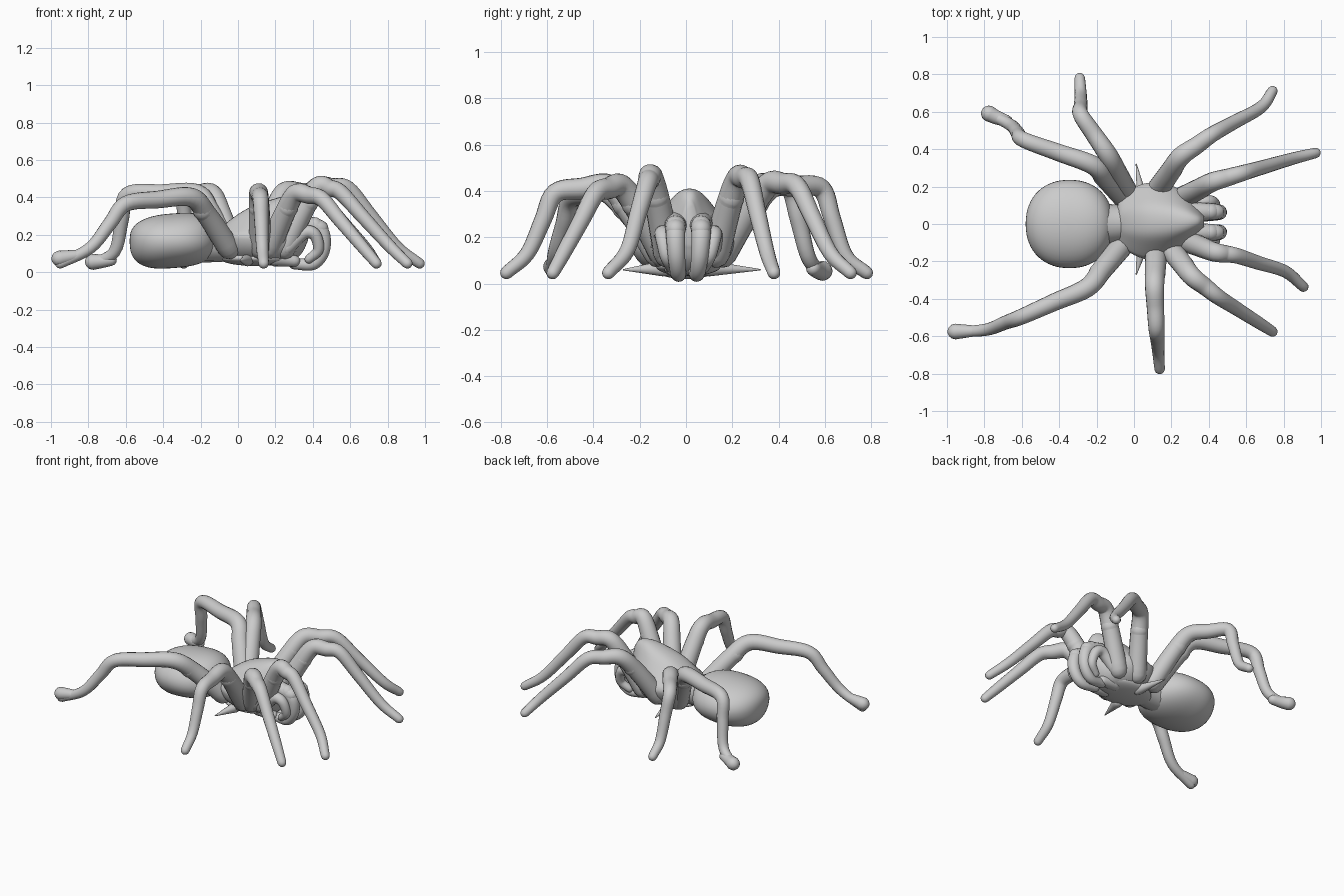
import bpy, bmesh, math
from mathutils import Vector

if "Cube" in bpy.data.objects:
    bpy.data.objects.remove(bpy.data.objects["Cube"])

grey = bpy.data.materials.new("plain grey")
grey.diffuse_color = (0.6, 0.6, 0.6, 1)
grey.use_nodes = True
grey.node_tree.nodes["Principled BSDF"].inputs["Base Color"].default_value = grey.diffuse_color


def catmull(rows, steps):
    """Smooth rows of numbers into a denser list passing through them."""
    rows = [Vector(r) for r in rows]
    p = [2 * rows[0] - rows[1]] + rows + [2 * rows[-1] - rows[-2]]
    out = []
    for i in range(1, len(p) - 2):
        a, b, c, d = p[i - 1:i + 3]
        for k in range(steps):
            t = k / steps
            out.append(0.5 * (2 * b + (c - a) * t + (2 * a - 5 * b + 4 * c - d) * t * t
                              + (3 * b - a - 3 * c + d) * t ** 3))
    return out + [rows[-1]]


def skin_rings(name, rings):
    """Bridge equal rings of points into a closed smooth object."""
    bm = bmesh.new()
    loops = [[bm.verts.new(p) for p in ring] for ring in rings]
    n = len(loops[0])
    for a, b in zip(loops, loops[1:]):
        for i in range(n):
            bm.faces.new((a[i], a[(i + 1) % n], b[(i + 1) % n], b[i]))
    bm.faces.new(loops[0][::-1])
    bm.faces.new(loops[-1])
    bmesh.ops.recalc_face_normals(bm, faces=bm.faces)
    me = bpy.data.meshes.new(name)
    bm.to_mesh(me)
    bm.free()
    me.polygons.foreach_set("use_smooth", [True] * len(me.polygons))
    me.materials.append(grey)
    ob = bpy.data.objects.new(name, me)
    bpy.context.collection.objects.link(ob)
    return ob


def tube(name, pts, start, end, sides=16, steps=6):
    """Evenly tapered tube with round ends along a smooth path."""
    path = catmull(pts, steps)
    last = len(path) - 1
    tangents = [(path[min(i + 1, last)] - path[max(i - 1, 0)]).normalized()
                for i in range(last + 1)]
    side = tangents[0].orthogonal().normalized()
    stations = []
    for i, (p, t) in enumerate(zip(path, tangents)):
        if i:
            side = tangents[i - 1].rotation_difference(t) @ side
        stations.append((p, t, side.copy(), start + (end - start) * i / last))

    def cap(station, sign):
        p, t, s, r = station
        angles = [math.radians(a) for a in (30, 55, 75, 86)]
        return [(p + t * sign * r * math.sin(a), t, s, r * math.cos(a)) for a in angles]

    stations = cap(stations[0], -1)[::-1] + stations + cap(stations[-1], 1)
    circle = [math.tau * k / sides for k in range(sides)]
    return skin_rings(name, [[p + (s * math.cos(a) + t.cross(s) * math.sin(a)) * r for a in circle]
                             for p, t, s, r in stations])


def body(name, rows, y, waist, peak=0.0, sides=40):
    """Loft along x; rows are x, half width, bottom, top."""
    rings = []
    for x, w, lo, hi in rows:
        ring = []
        for k in range(sides):
            c, s = math.cos(math.tau * k / sides), math.sin(math.tau * k / sides)
            wide = w * c * (1 - peak * max(s, 0) * abs(c))
            ring.append(Vector((x, y + wide, waist + s * (hi - waist if s > 0 else waist - lo))))
        rings.append(ring)
    return skin_rings(name, rings)


def egg(name, centre, size, plan, power, slope=0.0, steps=32):
    """Plump rounded body along x, rising toward the front by the slope."""
    rows = []
    for i in range(steps + 1):
        u = -0.9995 * math.cos(math.pi * i / steps)
        wide = (1 - abs(u) ** plan) ** (1 / plan)
        tall = (1 - abs(u) ** power) ** (1 / power)
        rows.append((centre[0] + size[0] * u, size[1] * wide,
                     centre[2] - size[2] * tall * (1 - slope * u),
                     centre[2] + size[2] * tall * (1 + slope * u)))
    return body(name, rows, centre[1], centre[2])


# abdomen, waist and underside plate
egg("abdomen", (-0.345, 0, 0.168), (0.234, 0.236, 0.146), 2.2, 2.7, 0.12)
tube("waist", [(-0.25, 0, 0.175), (-0.13, 0, 0.16), (0, 0.01, 0.15)], 0.125, 0.09)
egg("breast_plate", (0.1, 0.01, 0.075), (0.2, 0.14, 0.042), 2, 2)

# carapace, rising to the narrow head
shell = [(-0.095, 0.06, 0.1, 0.215), (-0.06, 0.14, 0.07, 0.265), (0.05, 0.2, 0.045, 0.34),
         (0.17, 0.2, 0.035, 0.385), (0.27, 0.155, 0.045, 0.41), (0.34, 0.09, 0.1, 0.4),
         (0.375, 0.045, 0.17, 0.355)]
body("carapace", catmull(shell, 5), 0.015, 0.2, peak=0.5)


def leg(name, hip, top, knee, ankle, foot):
    """Leg climbing from a swollen hip, arching, then dropping to the foot."""
    hip, foot = Vector((*hip, 0.13)), Vector((*foot, 0.047))
    top, knee, ankle = Vector(top), Vector(knee), Vector(ankle)
    thigh = hip.lerp(top, 0.58) + Vector((0, 0, 0.02))
    tube(name, [hip, thigh, top, top.lerp(knee, 0.5) + Vector((0, 0, 0.006)), knee,
                knee.lerp(ankle, 0.45), ankle, foot], 0.061, 0.028)
    tube(name + "_hip", [hip, hip.lerp(thigh, 0.5), thigh, hip.lerp(top, 0.7) + Vector((0, 0, 0.015))],
         0.054, 0.056)


leg("left_front_leg", (0.24, 0.13), (0.42, 0.225, 0.455), (0.59, 0.275, 0.445), (0.85, 0.35, 0.135), (0.97, 0.38))
leg("left_second_leg", (0.11, 0.16), (0.25, 0.36, 0.43), (0.42, 0.48, 0.42), (0.68, 0.625, 0.13), (0.74, 0.71))
leg("left_third_leg", (-0.03, 0.15), (-0.14, 0.37, 0.42), (-0.285, 0.585, 0.41), (-0.285, 0.69, 0.12), (-0.29, 0.78))
leg("left_back_leg", (-0.05, 0.14), (-0.22, 0.315, 0.42), (-0.59, 0.45, 0.415), (-0.66, 0.53, 0.11), (-0.77, 0.585))
leg("right_front_leg", (0.25, -0.08), (0.43, -0.15, 0.46), (0.55, -0.17, 0.425), (0.81, -0.255, 0.14), (0.905, -0.335))
leg("right_second_leg", (0.17, -0.1), (0.31, -0.28, 0.42), (0.45, -0.39, 0.39), (0.67, -0.53, 0.13), (0.74, -0.575))
leg("right_third_leg", (0.12, -0.12), (0.11, -0.33, 0.42), (0.12, -0.565, 0.39), (0.13, -0.685, 0.13), (0.137, -0.775))
leg("right_back_leg", (-0.05, -0.1), (-0.25, -0.34, 0.4), (-0.6, -0.495, 0.365), (-0.79, -0.565, 0.13), (-0.95, -0.577))

# broad feet on the back legs
tube("left_back_foot", [(-0.68, 0.55, 0.065), (-0.735, 0.57, 0.058), (-0.775, 0.59, 0.055)], 0.032, 0.043)
tube("right_back_foot", [(-0.86, -0.572, 0.09), (-0.955, -0.575, 0.073)], 0.03, 0.042)

for side, s in (("left", 1), ("right", -1)):
    y = 0.01 + 0.055 * s
    # jaws and curled fangs under the head
    tube(side + "_jaw", [(0.3, y, 0.26), (0.38, y, 0.25), (0.44, y, 0.235)], 0.052, 0.043)
    tube(side + "_fang", [(0.41, y, 0.25), (0.452, y, 0.2), (0.452, y * 0.9, 0.11),
                          (0.40, y * 0.75, 0.045), (0.3, y * 0.6, 0.045)], 0.045, 0.03)
    # small curled feelers beside the jaws
    f = 0.01 + 0.11 * s
    tube(side + "_feeler", [(0.26, f, 0.13), (0.35, f, 0.21), (0.41, f, 0.2),
                            (0.43, f * 0.85, 0.12), (0.38, f * 0.65, 0.07)], 0.042, 0.024)
    tube(side + "_mouth_lobe", [(0.2, 0.05 * s, 0.08), (0.3, 0.05 * s, 0.06)], 0.05, 0.032)
    # pointed spike low on each side
    tube(side + "_spike", [(0.05, 0.1 * s, 0.065), (0.012, 0.025 + 0.295 * s, 0.06)], 0.034, 0.003)
